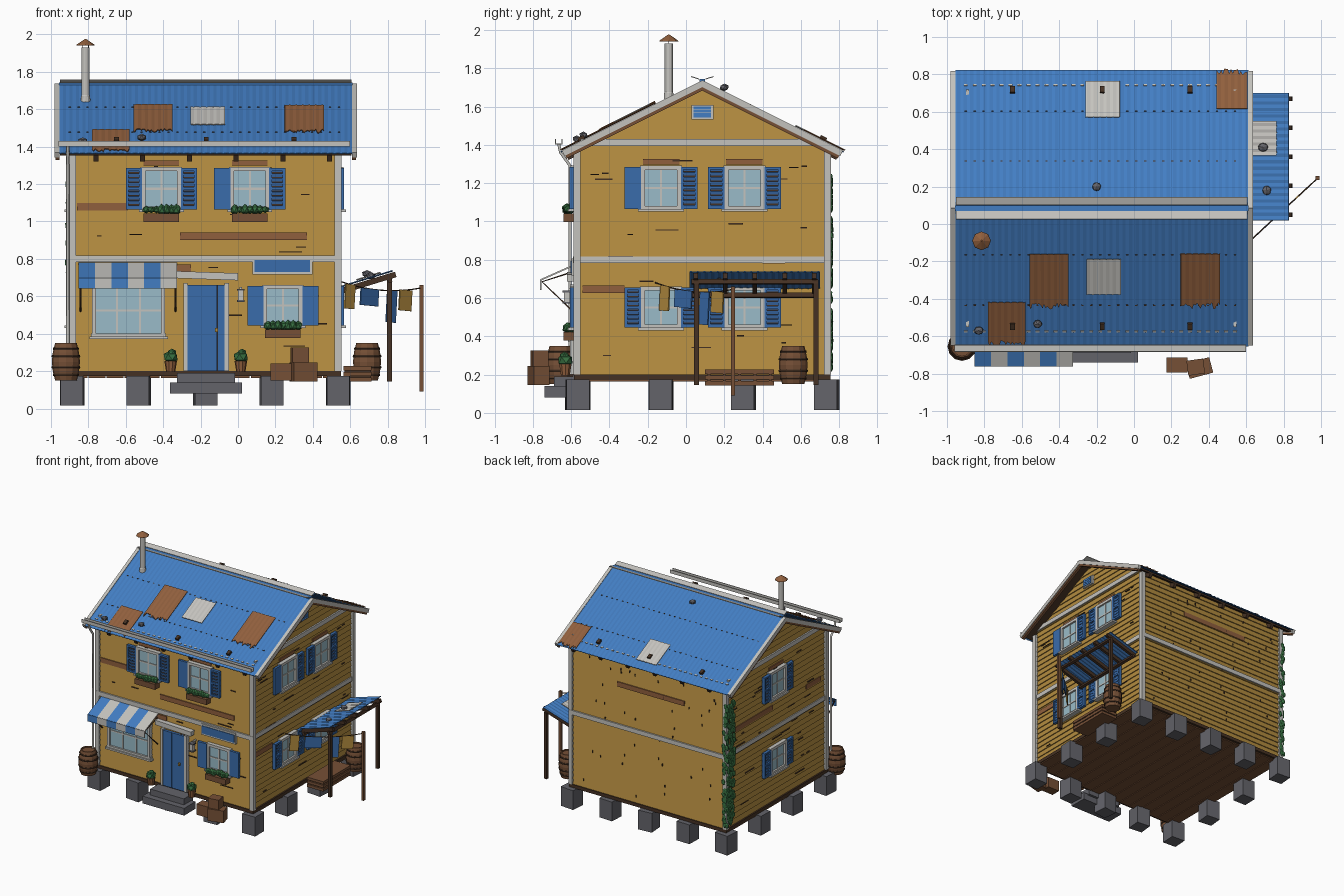
import bpy, bmesh, math, random
from mathutils import Matrix, Vector

random.seed(4)
cube = bpy.data.objects.get("Cube")
if cube:
    bpy.data.objects.remove(cube)

MATS = {}
for key, rgb in dict(ochre=(.45, .26, .05), blue=(.055, .205, .54), deep_blue=(.042, .15, .41),
                     rust=(.28, .115, .047), trim=(.55, .54, .51), wood=(.18, .08, .037),
                     dark=(.06, .031, .017), glass=(.32, .5, .58), stone=(.125, .125, .142),
                     green=(.04, .165, .055)).items():
    m = bpy.data.materials.new(key.replace("_", " ") + " paint")
    m.use_nodes = True
    m.diffuse_color = (*rgb, 1)
    m.node_tree.nodes["Principled BSDF"].inputs["Base Color"].default_value = (*rgb, 1)
    MATS[key] = m

T = lambda x, y, z: Matrix.Translation((x, y, z))
R = lambda deg, axis: Matrix.Rotation(math.radians(deg), 4, axis)
HOME = Matrix()


def finish(name, mat, bm, frame=HOME):
    bmesh.ops.recalc_face_normals(bm, faces=bm.faces)
    me = bpy.data.meshes.new(name)
    bm.to_mesh(me)
    bm.free()
    ob = bpy.data.objects.new(name, me)
    ob.matrix_world = frame
    me.materials.append(MATS[mat])
    bpy.context.collection.objects.link(ob)
    return ob


def boxes(name, mat, items, frame=HOME):
    """items: (centre, size) or (centre, size, rotation matrix)"""
    bm = bmesh.new()
    for c, s, *rot in items:
        mtx = T(*c) @ (rot[0] if rot else HOME) @ Matrix.Diagonal((*s, 1))
        bmesh.ops.create_cube(bm, size=1, matrix=mtx)
    finish(name, mat, bm, frame)


def lathe(name, mat, profile, loc, n=12):
    bm = bmesh.new()
    rings = [[bm.verts.new((r * math.cos(i * math.tau / n), r * math.sin(i * math.tau / n), z))
              for i in range(n)] for r, z in profile]
    for a, b in zip(rings, rings[1:]):
        for i in range(n):
            bm.faces.new((a[i], a[i - 1], b[i - 1], b[i]))
    bm.faces.new(rings[0])
    bm.faces.new(rings[-1])
    finish(name, mat, bm, T(*loc))


def blobs(name, mat, items):
    """items: (centre, size) rough lumps"""
    bm = bmesh.new()
    for c, s in items:
        turn = R(random.uniform(0, 90), 'Z')
        bmesh.ops.create_icosphere(bm, subdivisions=1, radius=1,
                                   matrix=T(*c) @ Matrix.Diagonal((*s, 1)) @ turn)
    finish(name, mat, bm)


def rod(name, mat, points, radius):
    cu = bpy.data.curves.new(name, 'CURVE')
    cu.dimensions = '3D'
    cu.bevel_depth, cu.bevel_resolution, cu.use_fill_caps = radius, 1, True
    sp = cu.splines.new('POLY')
    sp.points.add(len(points) - 1)
    for p, co in zip(sp.points, points):
        p.co = (*co, 1)
    cu.materials.append(MATS[mat])
    bpy.context.collection.objects.link(bpy.data.objects.new(name, cu))


def corrugated(name, mat, xs, ys, frame, lift=0, jag=0):
    bm = bmesh.new()
    pitch = .035
    n = round((max(xs) - min(xs)) / pitch * 4)
    rows = []
    for y, j in zip(ys, (0, jag)):
        rows.append([bm.verts.new((min(xs) + i * pitch / 4, y - j * random.random(),
                                   lift + .0018 * math.sin(i * math.pi / 2))) for i in range(n + 1)])
    for i in range(n):
        bm.faces.new((rows[0][i], rows[0][i + 1], rows[1][i + 1], rows[1][i]))
    mod = finish(name, mat, bm, frame).modifiers.new("thickness", 'SOLIDIFY')
    mod.thickness = .005


# Lapped siding body, with gables narrowing towards the ridge
bm = bmesh.new()
z, rings, course = .2, [], .044
while z < 1.7:
    for zz, out in ((z, .008), (min(z + course, 1.705), 0)):
        hy = min(.655, (1.715 - zz) / .5) + out
        hx = .705 + out
        rings.append([bm.verts.new((-.175 + sx * hx, .085 + sy * hy, zz))
                      for sx, sy in ((-1, -1), (1, -1), (1, 1), (-1, 1))])
    z += course
for a, b in zip(rings, rings[1:]):
    for i in range(4):
        bm.faces.new((a[i - 1], a[i], b[i], b[i - 1]))
bm.faces.new(rings[0])
bm.faces.new(rings[-1])
finish("siding_walls", "ochre", bm)

# Wall frames: local x along the wall, local -y outwards
FRONT = T(0, -.578, 0)
RIGHT = T(.538, 0, 0) @ R(90, 'Z')
LEFT = T(-.888, 0, 0) @ R(-90, 'Z')
BACK = T(0, .748, 0) @ R(180, 'Z')

# Trim, sill and floor
boxes("corner_boards", "trim", [((x, y, .785), (.036, .036, 1.17))
                                for x in (-.885, .535) for y in (-.57, .74)])
boxes("storey_band", "trim", [((-.175, .085, .8), (1.44, 1.35, .036))])
boxes("sill_beam", "dark", [((-.175, .085, .187), (1.45, 1.34, .028))])
boxes("floor_boards", "wood", [((-.85 + i * .0964, .085, .17), (.09, 1.3, .012)) for i in range(15)])
for side, f, s in (("right", RIGHT, 1), ("left", LEFT, -1)):
    boxes(side + "_gable_board", "trim", [((s * .085, -.003, 1.413), (1.27, .016, .036))], f)

# Foundation blocks around the perimeter
xs, ys = (-.885, -.53, -.175, .18, .535), (-.565, -.13, .3, .735)
boxes("foundation_blocks", "stone", [((x, y, .095), (.12, .12, .16), R(random.uniform(-7, 7), 'Z'))
                                     for x in xs for y in ys if x in xs[::4] or y in ys[::3]])
boxes("entry_steps", "stone", [((-.17, -.63, .16), (.31, .12, .06)), ((-.17, -.665, .11), (.385, .15, .06))])


# Weathered boards and dark cracks
def patch(name, f, u0, u1, z, h=.04):
    boxes(name, "rust", [(((u0 + u1) / 2, 0, z), (u1 - u0, .008, h))], f)


for f, u0, u1, zz in ((FRONT, -.31, .37, .92), (FRONT, -.86, -.59, 1.08), (FRONT, -.39, -.25, .75),
                      (RIGHT, -.54, -.32, .645), (BACK, -.11, .51, 1.145), (LEFT, -.66, -.13, .98),
                      (LEFT, .31, .5, .98)):
    patch("weathered_board", f, u0, u1, zz)
for name, f, a, b, count in (("front", FRONT, -.85, .5, 28), ("right", RIGHT, -.53, .7, 30),
                             ("left", LEFT, -.7, .53, 28), ("back", BACK, -.5, .85, 40)):
    cracks = []
    for i in range(count):
        size = (.006, .008, .018) if name == "back" else (random.uniform(.02, .13), .008, .006)
        cracks.append(((random.uniform(a + .05, b - .05), 0, random.uniform(.24, 1.33)), size))
    boxes(name + "_cracks", "dark", cracks, f)


# Windows, shutters and flower boxes
def window(name, f, u, z0, z1, w=.19, panes=1):
    zc, h = (z0 + z1) / 2, z1 - z0
    boxes(name + "_glass", "glass", [((u, -.004, zc), (w - .02, .016, h - .02))], f)
    bars = [((u + s * w / 2, -.01, zc), (.022, .034, h + .022)) for s in (-1, 1)]
    bars += [((u, -.01, zz), (w + .03, .034, .022)) for zz in (z0, z1)]
    bars += [((u, -.01, zc), (w, .014, .011))]
    bars += [((u + w * (i / (panes + 1) - .5), -.01, zc), (.011, .014, h)) for i in range(1, panes + 1)]
    bars += [((u, -.016, z0 - .012), (w + .05, .045, .014))]
    boxes(name + "_frame", "trim", bars, f)


def shutter(name, f, u, z0, z1, slatted, w=.086):
    zc, h = (z0 + z1) / 2, z1 - z0
    if not slatted:
        boxes(name, "deep_blue", [((u, -.018, zc), (w, .02, h))], f)
        return
    boxes(name + "_shadow_gap", "dark", [((u, -.008, zc), (w - .01, .012, h - .01))], f)
    bars = [((u + s * (w - .014) / 2, -.018, zc), (.014, .024, h)) for s in (-1, 1)]
    bars += [((u, -.018, zz), (w, .024, .014)) for zz in (z0 + .007, zc, z1 - .007)]
    bars += [((u, -.02, z0 + h * (i + .5) / 9), (w - .02, .004, .018), R(14, 'X')) for i in range(9)]
    boxes(name, "deep_blue", bars, f)


def flower_box(name, u, z):
    boxes(name, "wood", [((u, -.035, z), (.19, .055, .045))], FRONT)
    blobs(name + "_plants", "green", [((u - .08 + i * .027, -.613 + random.uniform(-.012, .012), z + .043),
                                       (.024, .027, random.uniform(.018, .032))) for i in range(7)])


LOW, HIGH = (.45, .65), (1.07, 1.28)
for name, f, u, zs, left, right in (
        ("front_upper_a", FRONT, -.41, HIGH, 1, 1), ("front_upper_b", FRONT, .063, HIGH, 0, 1),
        ("front_lower", FRONT, .24, LOW, 0, 0),
        ("right_upper_a", RIGHT, -.13, HIGH, 0, 1), ("right_upper_b", RIGHT, .305, HIGH, 1, 1),
        ("right_lower_a", RIGHT, -.13, LOW, 1, 1), ("right_lower_b", RIGHT, .305, LOW, 1, 1),
        ("left_upper", LEFT, -.085, HIGH, 1, 1), ("left_lower", LEFT, -.085, LOW, 1, 1)):
    window(name + "_window", f, u, *zs)
    for s, slatted in ((-1, left), (1, right)):
        shutter(name + "_shutter", f, u + s * .147, zs[0] - .005, zs[1] + .005, slatted)
    if zs == HIGH:
        patch(name + "_lintel", f, u - .095, u + .095, 1.312, .028)
    if f is FRONT:
        flower_box(name + "_flower_box", u, zs[0] - .05)
window("shop_window", FRONT, -.585, .39, .66, .37, 2)
boxes("attic_vent_frame", "trim", [((.085, -.002, 1.57), (.115, .022, .075))], RIGHT)
boxes("attic_vent_slats", "blue", [((.085, -.014, 1.548 + i * .015), (.09, .008, .013)) for i in range(4)], RIGHT)

# Door, header, lamp and sign
boxes("door_planks", "deep_blue", [((-.25 + i * .04, -.012, .43), (.038, .02, .46)) for i in range(5)], FRONT)
boxes("door_shadow_gaps", "dark", [((-.17, -.004, .43), (.2, .012, .46))], FRONT)
boxes("door_frame", "trim", [((-.17 + s * .11, -.01, .435), (.022, .035, .47)) for s in (-1, 1)]
      + [((-.165, -.02, .71), (.33, .045, .038), R(2, 'Y'))], FRONT)
boxes("door_handle", "ochre", [((-.115, -.03, .42), (.014, .02, .02))], FRONT)
boxes("lamp_body", "trim", [((.015, -.045, .605), (.03, .03, .05)), ((.015, -.015, .645), (.012, .04, .012))], FRONT)
boxes("lamp_caps", "stone", [((.015, -.045, zz), (.042, .042, .01)) for zz in (.575, .635)], FRONT)
boxes("sign_frame", "trim", [((.237, -.012, .762), (.32, .016, .09))], FRONT)
boxes("sign_panel", "deep_blue", [((.237, -.021, .762), (.295, .008, .063))], FRONT)

# Striped awning
for i in range(6):
    x = -.808 + i * .0875
    boxes("awning_stripe", "trim" if i % 2 else "blue",
          [((x, -.09, .735), (.0875, .2, .008), R(24, 'X')), ((x, -.181, .668), (.0875, .007, .055))], FRONT)
for x in (-.842, -.335):
    rod("awning_arm", "dark", [(x, -.58, .74), (x, -.752, .685), (x, -.58, .52)], .005)

# Main roof: local y runs down the slope
PITCH = math.degrees(math.atan(.5))
SLOPE = {s: T(0, .085, 1.735) @ R(180 if s < 0 else 0, 'Z') @ R(-PITCH, 'X') for s in (-1, 1)}
for s, f in SLOPE.items():
    side = "front" if s < 0 else "back"
    ends = sorted((-.955 * s, .612 * s))
    mid = -.172 * s
    corrugated(side + "_roof_sheet", "blue", ends, (0, .826), f)
    boxes(side + "_roof_deck", "dark", [((mid, .405, -.018), (1.56, .8, .014))], f)
    boxes(side + "_barge_boards", "trim", [((x * s, .41, -.014), (.027, .82, .032)) for x in (-.967, .623)], f)
    boxes(side + "_barge_under", "wood", [((x * s, .41, -.038), (.022, .81, .016)) for x in (-.965, .62)], f)
    boxes(side + "_rafter_tails", "dark", [(((-.76 + i * .25) * s, .75, -.04), (.026, .12, .035)) for i in range(6)], f)
    boxes(side + "_roof_clips", "dark", [((x * s, .7, .014), (.026, .036, .02)) for x in (-.65, -.17, .3)], f)
    boxes(side + "_roof_nails", "trim", [(((-.9 + i * .048) * s, .735, .003), (.02, .009, .006)) for i in range(31)], f)
    boxes(side + "_roof_seams", "dark", [(((-.9 + i * .048) * s, d, .002), (.012, .005, .004))
                                         for i in range(31) for d in (.28, .58)], f)
    # Upturned flashing along the ridge
    boxes(side + "_ridge_flashing", "trim", [((-.172, .085 + s * .038, 1.75), (1.56, .045, .005), R(s * 18, 'X'))])
boxes("ridge_cap", "blue", [((-.172, .085, 1.736), (1.57, .03, .014))])
for s, mat, x0, x1, d0, d1 in ((-1, "rust", -.56, -.35, .27, .6), (-1, "rust", .25, .46, .27, .6),
                               (-1, "trim", -.255, -.07, .3, .51), (-1, "rust", -.78, -.58, .56, .825),
                               (1, "trim", -.26, -.08, .54, .755), (1, "rust", .44, .61, .59, .83)):
    corrugated("roof_patch", mat, (x0 * s, x1 * s), (d0, d1), SLOPE[s], .01, .04 if mat == "rust" else 0)
blobs("roof_stones", "stone", [((-.83, -.57, 1.43), (.028, .024, .02)), ((-.515, -.535, 1.45), (.026, .024, .02)),
                               ((-.2, .2, 1.7), (.026, .026, .02))])

# Gutter, downpipe and flue
boxes("gutter", "trim", [((-.18, -.665, 1.405), (1.56, .034, .006)), ((-.18, -.682, 1.417), (1.56, .005, .028)),
                         ((-.18, -.648, 1.417), (1.56, .005, .028))])
rod("downpipe", "trim", [(-.91, -.665, 1.405), (-.91, -.655, 1.36), (-.91, -.605, 1.29), (-.91, -.605, .24)], .009)
lathe("flue_pipe", "trim", [(.026, 1.64), (.024, 1.67), (.021, 1.675), (.021, 1.93)], (-.815, -.09, 0))
lathe("flue_cap", "rust", [(.05, 1.94), (.047, 1.946), (.004, 1.975)], (-.815, -.09, 0), 8)
boxes("flue_cap_struts", "dark", [((-.815 + s * .015, -.09, 1.935), (.005, .005, .02)) for s in (-1, 1)])

# Side lean-to: local y runs outwards and up
LEAN = T(.555, .36, .635) @ R(-90, 'Z') @ R(17, 'X')
corrugated("lean_to_sheet", "blue", (-.34, .34), (0, .29), LEAN, .02)
corrugated("lean_to_patch", "trim", (-.19, -.01), (.09, .225), LEAN, .03)
boxes("lean_to_rafters", "dark", [((-.31 + i * .155, .15, -.006), (.024, .3, .03)) for i in range(5)], LEAN)
boxes("lean_to_purlins", "dark", [((0, d, -.028), (.66, .022, .024)) for d in (.02, .26)], LEAN)
boxes("lean_to_posts", "dark", [((.81, y, .42), (.026, .026, .55)) for y in (.055, .68)])
blobs("lean_to_stones", "stone", [((.69, .41, .72), (.03, .026, .02)), ((.71, .18, .71), (.026, .028, .02))])

# Washing line
A, B = Vector((.545, -.16, .68)), Vector((.982, .245, .645))
line = lambda t: A.lerp(B, t) - Vector((0, 0, .12 * t * (1 - t)))
rod("washing_line", "dark", [line(i / 8) for i in range(9)], .0035)
boxes("washing_post", "wood", [((.982, .245, .375), (.022, .022, .57))])
for t, mat, w, h in ((.12, "ochre", .07, .13), (.36, "deep_blue", .13, .09),
                     (.63, "deep_blue", .07, .17), (.8, "ochre", .09, .11)):
    p = line(t)
    boxes("hung_cloth", mat, [((p.x, p.y, p.z - h / 2), (w, .008, h), R(43, 'Z') @ R(4, 'Y'))])

# Barrels, crates, planks and pots
for x, y in ((-.92, -.655), (.69, .56)):
    lathe("barrel", "wood", [(.058, 0), (.07, .05), (.075, .1), (.07, .15), (.058, .2), (.05, .2), (.05, .19)], (x, y, .15))
    for h, r in ((.03, .068), (.07, .075), (.13, .075), (.17, .068)):
        lathe("barrel_hoop", "dark", [(r, 0), (r + .002, .006), (r, .012)], (x, y, .144 + h))
boxes("crates", "wood", [((.23, -.755, .195), (.11, .08, .09)), ((.35, -.77, .195), (.13, .085, .1), R(15, 'Z')),
                         ((.33, -.765, .285), (.09, .08, .08), R(8, 'Z'))])
boxes("stacked_planks", "wood", [((.64, .28, .155 + i * .03), (.15, .36, .022)) for i in range(3)])
boxes("stack_spacers", "dark", [((.64, .12 + i * .08, .185), (.14, .015, .07)) for i in range(5)])
for x in (-.36, .015):
    lathe("plant_pot", "rust", [(.024, 0), (.034, .06), (.03, .06)], (x, -.63, .195), 10)
    blobs("pot_plant", "green", [((x, -.63, .275), (.042, .042, .036)), ((x + .006, -.635, .298), (.026, .026, .022))])

# Climbing vine, mostly on the side face of the rear corner
leaves = []
for i in range(190):
    h = random.uniform(.22, 1.24)
    if i % 4:
        leaves.append(((-.908, random.uniform(.66, .755), h), (.01, .02, .027)))
    else:
        leaves.append(((random.uniform(-.91, -.875), .76, h), (.018, .008, .026)))
blobs("climbing_vine", "green", leaves)
